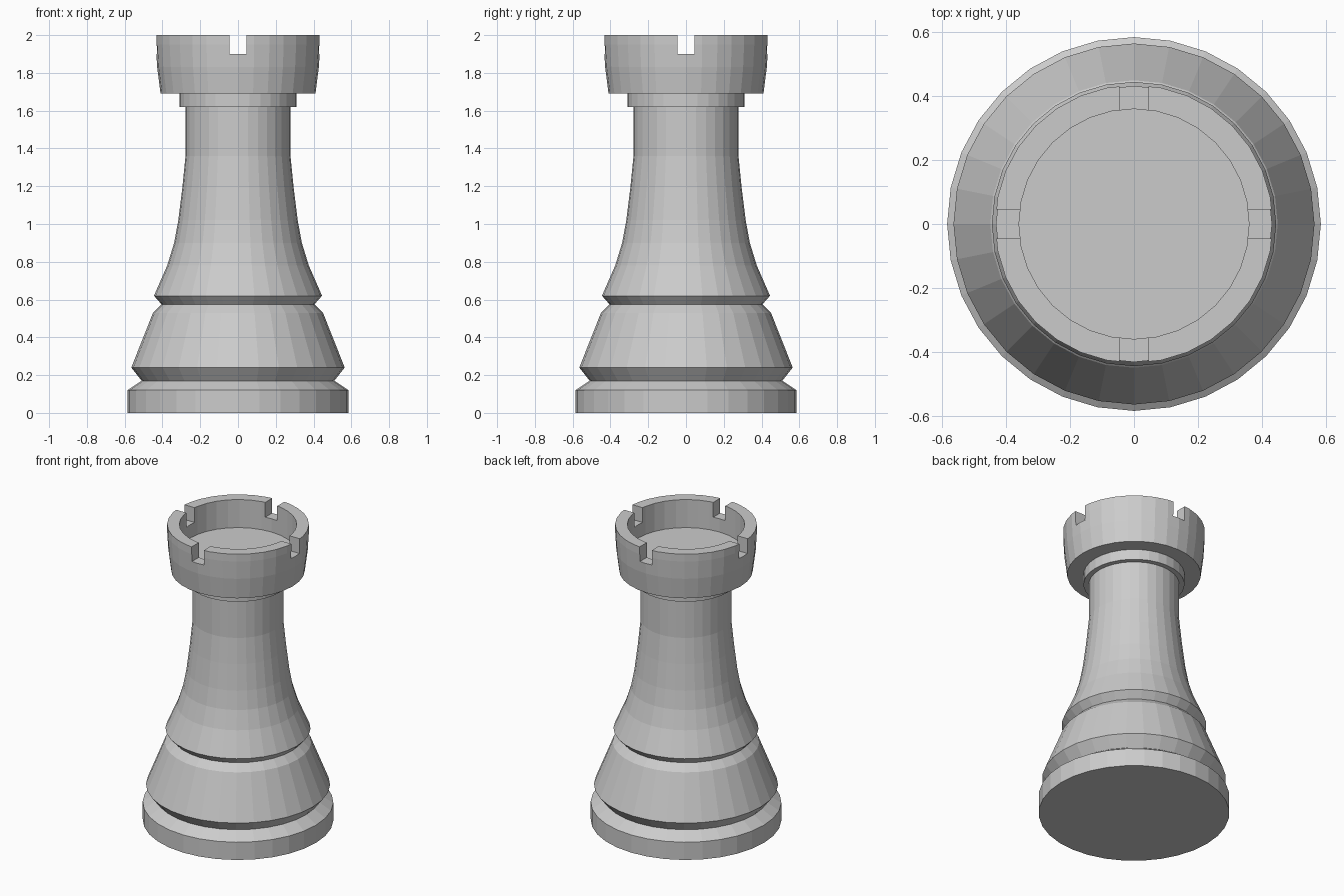
import bpy, bmesh, math

if "Cube" in bpy.data.objects:
    bpy.data.objects.remove(bpy.data.objects["Cube"])

SIDES = 32

# Radius / height profile, from the bottom centre to the floor inside the crown
PROFILE = [
    (0.585, 0.0), (0.585, 0.12), (0.51, 0.17),             # foot
    (0.565, 0.24), (0.45, 0.53), (0.405, 0.575),           # lower bell
    (0.445, 0.62), (0.375, 0.78), (0.338, 0.90),           # flared stem
    (0.316, 1.02), (0.295, 1.19), (0.278, 1.36), (0.278, 1.62),
    (0.31, 1.62), (0.31, 1.69),                            # collar
    (0.41, 1.69), (0.428, 1.83), (0.435, 1.95), (0.435, 2.0),  # crown
    (0.36, 2.0), (0.36, 1.81),                             # crown well
]


def lathe(name, profile):
    bm = bmesh.new()
    rings = []
    for r, z in profile:
        rings.append([bm.verts.new((r * math.cos(2 * math.pi * i / SIDES),
                                    r * math.sin(2 * math.pi * i / SIDES), z))
                      for i in range(SIDES)])
    for low, high in zip(rings, rings[1:]):
        for i in range(SIDES):
            j = (i + 1) % SIDES
            bm.faces.new((low[i], low[j], high[j], high[i]))
    bm.faces.new(rings[0][::-1])
    bm.faces.new(rings[-1])
    bmesh.ops.recalc_face_normals(bm, faces=bm.faces[:])
    mesh = bpy.data.meshes.new(name)
    bm.to_mesh(mesh)
    bm.free()
    obj = bpy.data.objects.new(name, mesh)
    bpy.context.collection.objects.link(obj)
    return obj


# Turned body
tower = lathe("tower_body", PROFILE)

# Four battlement notches, cut by two crossing bars
for name, size in (("notch_cutter_x", (1.2, 0.09, 0.3)),
                   ("notch_cutter_y", (0.09, 1.2, 0.3))):
    bpy.ops.mesh.primitive_cube_add(size=1, location=(0, 0, 2.05))
    cutter = bpy.context.object
    cutter.name = name
    cutter.scale = size
    bpy.ops.object.transform_apply(location=False, rotation=False, scale=True)
    cutter.hide_render = True
    bpy.context.view_layer.objects.active = tower
    mod = tower.modifiers.new(name, 'BOOLEAN')
    mod.operation = 'DIFFERENCE'
    mod.solver = 'EXACT'
    mod.object = cutter
    bpy.ops.object.modifier_apply(modifier=mod.name)
    bpy.data.objects.remove(cutter, do_unlink=True)
